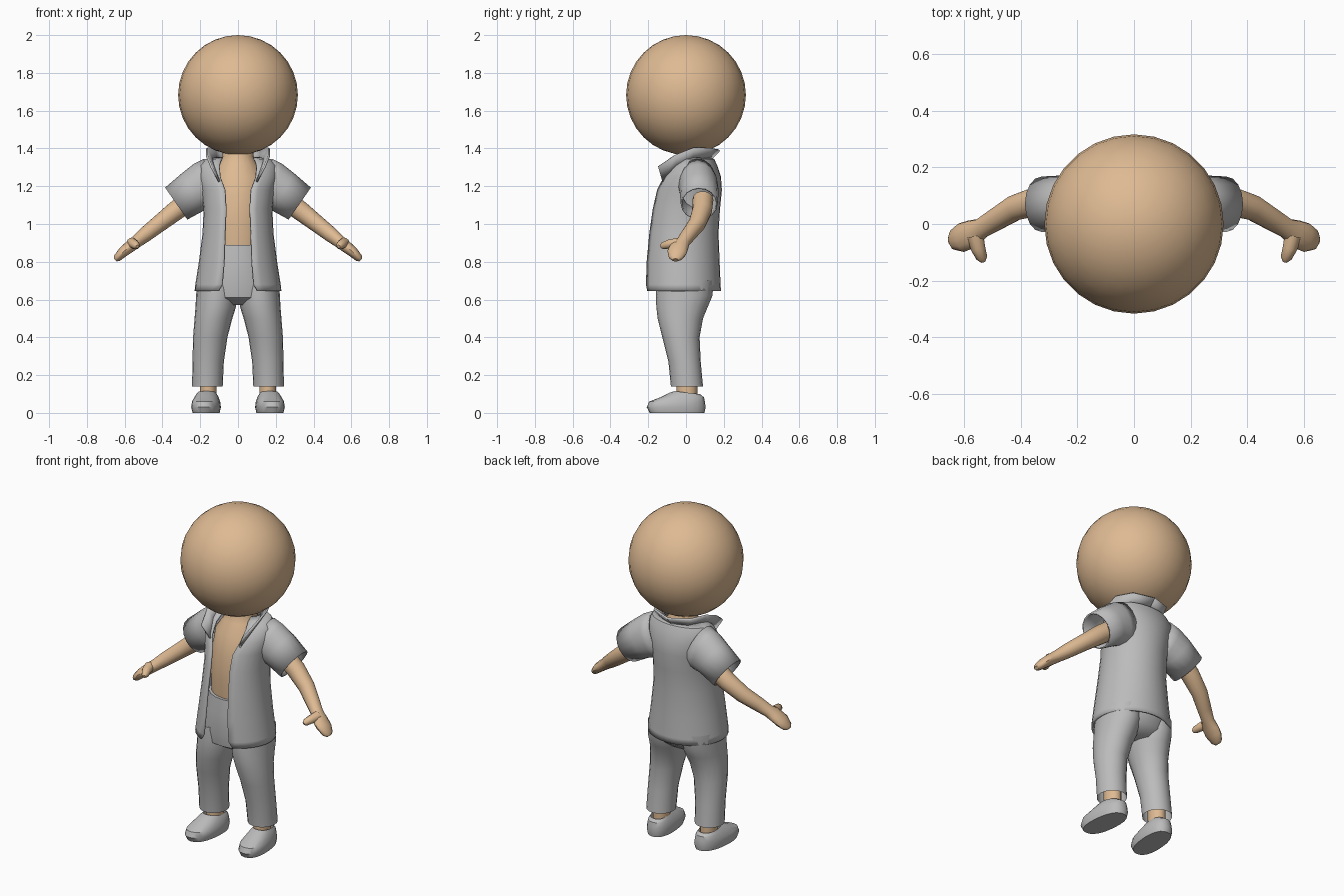
import bpy, bmesh, math
from mathutils import Vector

if "Cube" in bpy.data.objects:
    bpy.data.objects.remove(bpy.data.objects["Cube"])


def material(name, col):
    m = bpy.data.materials.new(name)
    m.diffuse_color = (*col, 1)
    m.use_nodes = True
    m.node_tree.nodes["Principled BSDF"].inputs["Base Color"].default_value = m.diffuse_color
    return m


SKIN = material("skin tan", (0.73, 0.49, 0.29))
CLOTH = material("cloth grey", (0.50, 0.50, 0.50))


def finish(name, bm, mat, mirror=False, thick=0):
    bmesh.ops.recalc_face_normals(bm, faces=bm.faces)
    me = bpy.data.meshes.new(name)
    bm.to_mesh(me)
    bm.free()
    me.materials.append(mat)
    ob = bpy.data.objects.new(name, me)
    bpy.context.collection.objects.link(ob)
    if thick:
        mod = ob.modifiers.new("thickness", 'SOLIDIFY')
        mod.thickness = thick
        mod.offset = -1
    if mirror:
        ob.modifiers.new("mirror", 'MIRROR').use_mirror_merge = True
    return ob


def skin_rows(name, rows, mat, closed=True, caps=(False, False), **kw):
    """Bridge rows of points into a surface."""
    bm = bmesh.new()
    vs = [[bm.verts.new(p) for p in row] for row in rows]
    n = len(rows[0])
    for a, b in zip(vs, vs[1:]):
        for i in range(n if closed else n - 1):
            j = (i + 1) % n
            bm.faces.new((a[i], a[j], b[j], b[i]))
    for cap, row in zip(caps, (vs[0], vs[-1])):
        if cap:
            bm.faces.new(row)
    return finish(name, bm, mat, **kw)


def sgnpow(v, p):
    return math.copysign(abs(v) ** p, v)


def level(z, rx, yf, yb, cx=0, n=20, gap=0, p=1.0):
    """Horizontal oval; gap leaves an opening of that half width in front."""
    cy, ry = (yf + yb) / 2, (yb - yf) / 2
    a0 = math.asin(gap / rx)
    steps = n + 1 if gap else n
    pts = []
    for i in range(steps):
        t = a0 + (2 * math.pi - 2 * a0) * i / n
        pts.append(Vector((cx + rx * sgnpow(math.sin(t), p),
                           cy - ry * sgnpow(math.cos(t), p), z)))
    return pts


def limb(path, n=14):
    """Rings across a path of (x, y, z, radius along y, radius across)."""
    P = [Vector(q[:3]) for q in path]
    rows = []
    for i, q in enumerate(path):
        t = (P[min(i + 1, len(P) - 1)] - P[max(i - 1, 0)]).normalized()
        ref = Vector((0, 1, 0)) if abs(t.y) < 0.8 else Vector((1, 0, 0))
        u = (ref - t * ref.dot(t)).normalized()
        w = t.cross(u)
        rows.append([P[i] + u * q[3] * math.cos(a) + w * q[4] * math.sin(a)
                     for a in (2 * math.pi * k / n for k in range(n))])
    return rows


# Head
bm = bmesh.new()
bmesh.ops.create_uvsphere(bm, u_segments=28, v_segments=16, radius=0.317)
bmesh.ops.translate(bm, verts=bm.verts, vec=(0, 0, 1.683))
finish("head", bm, SKIN)

# Bare torso and neck
skin_rows("torso", [level(*r) for r in (
    (.85, .15, -.13, .13), (1.0, .15, -.14, .13), (1.15, .15, -.13, .15),
    (1.25, .145, -.10, .15), (1.32, .10, -.065, .13),
    (1.36, .082, -.045, .10), (1.43, .08, -.04, .10))], SKIN)

# Open shirt
skin_rows("shirt_body", [level(*r[:4], gap=r[4], n=28) for r in (
    (.645, .23, -.228, .185, .105), (.68, .226, -.227, .183, .085),
    (.80, .207, -.222, .178, .075), (.95, .188, -.208, .172, .07),
    (1.08, .182, -.188, .18, .065), (1.18, .195, -.165, .19, .07),
    (1.25, .21, -.135, .185, .095), (1.31, .205, -.085, .165, .10),
    (1.343, .175, -.045, .15, .09), (1.355, .11, -.01, .125, .08))],
    CLOTH, closed=False, thick=.01)

# Sleeves, flaring to an open cuff
skin_rows("sleeve", limb((
    (.13, .06, 1.22, .10, .135), (.18, .065, 1.20, .105, .13),
    (.235, .07, 1.172, .103, .115), (.327, .07, 1.108, .098, .103)), 16),
    CLOTH, mirror=True, thick=.008)

# Stand-up collar: lower edge to flared upper edge, front to back
low = [(.092, -.125, 1.225), (.112, -.05, 1.29), (.112, .03, 1.335),
       (.08, .10, 1.345), (0, .125, 1.345)]
top = [(.135, -.148, 1.305), (.16, -.06, 1.365), (.16, .04, 1.405),
       (.115, .13, 1.403), (0, .172, 1.395)]
skin_rows("collar", [low, top], CLOTH, closed=False, mirror=True, thick=.012)

# Arms with flattened mitten hands
skin_rows("arm_and_hand", limb((
    (.25, .09, 1.13, .055, .055), (.33, .085, 1.07, .053, .053),
    (.42, .058, 1.0, .046, .046), (.49, .015, .945, .040, .041),
    (.54, -.015, .905, .036, .034), (.573, -.035, .88, .05, .032),
    (.61, -.048, .85, .052, .028), (.64, -.055, .82, .036, .021),
    (.65, -.055, .809, .018, .011))), SKIN, caps=(False, True), mirror=True)
skin_rows("thumb", limb((
    (.562, -.04, .90, .03, .028), (.552, -.085, .895, .026, .025),
    (.538, -.12, .885, .02, .02), (.533, -.133, .88, .009, .009)), 10),
    SKIN, caps=(False, True), mirror=True)

# Trousers: seat plus two legs
skin_rows("trouser_seat", [level(*r) for r in (
    (.89, .165, -.15, .15), (.80, .18, -.16, .157), (.68, .21, -.165, .155),
    (.61, .205, -.155, .13), (.57, .12, -.09, .08))], CLOTH, caps=(True, True))
skin_rows("trouser_leg", [level(*r) for r in (
    (.70, .108, -.155, .145, .108), (.62, .11, -.16, .14, .112),
    (.56, .107, -.157, .115, .118), (.50, .10, -.15, .09, .130),
    (.40, .091, -.125, .072, .147), (.27, .083, -.093, .078, .158),
    (.14, .081, -.08, .09, .162))], CLOTH, mirror=True)

# Ankles
skin_rows("ankle", [level(*r, n=14) for r in (
    (.03, .045, -.05, .06, .158), (.22, .045, -.05, .06, .158))],
    SKIN, mirror=True)

# Slip-on shoes, toes turned slightly outward
rows = [level(*r, cx=.165, n=24, p=.85) for r in (
    (0, .070, -.192, .098), (.03, .077, -.208, .104), (.06, .073, -.195, .10),
    (.085, .062, -.13, .095), (.105, .054, -.085, .09), (.115, .048, -.06, .075))]
for row in rows:
    for v in row:
        v.x -= v.y * .08
        if v.z > .1:  # the throat rises in front of the ankle
            v.z -= (v.y + .06) * .12
skin_rows("shoe", rows, CLOTH, caps=(True, False), mirror=True)

# Smooth shading with crisp folds
for ob in bpy.context.collection.objects:
    ob.select_set(True)
    bpy.context.view_layer.objects.active = ob
bpy.ops.object.shade_smooth_by_angle(angle=math.radians(40))
